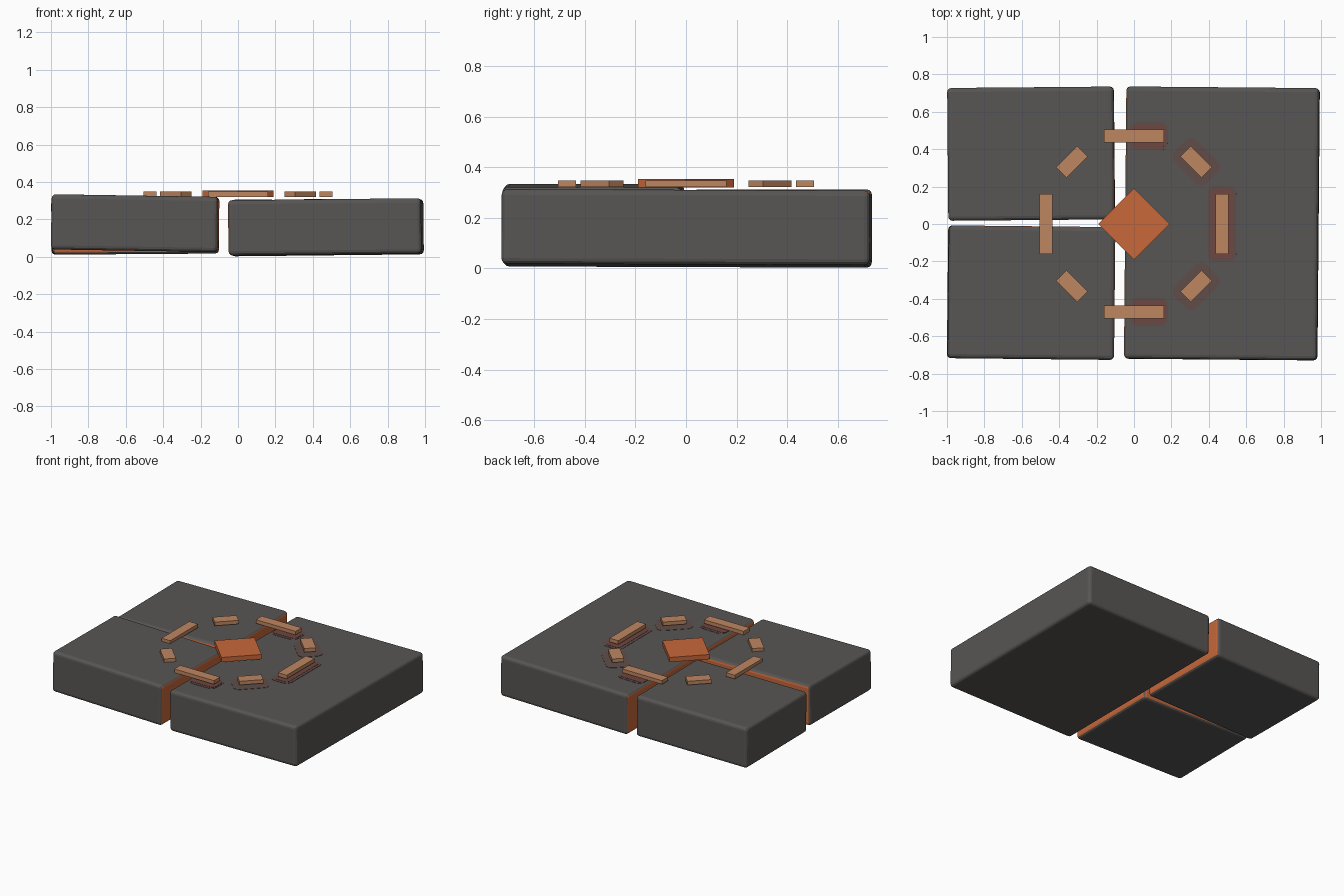
import bpy, bmesh, math
from mathutils import Matrix, Vector, Euler

if "Cube" in bpy.data.objects:
    bpy.data.objects.remove(bpy.data.objects["Cube"])


def material(name, r, g, b):
    m = bpy.data.materials.new(name)
    m.diffuse_color = (r, g, b, 1)
    m.use_nodes = True
    m.node_tree.nodes["Principled BSDF"].inputs["Base Color"].default_value = m.diffuse_color
    return m


STONE = material("dark stone", 0.098, 0.093, 0.089)
LAVA = material("glowing inner face", 0.56, 0.135, 0.042)
RUNE = material("copper rune", 0.52, 0.24, 0.12)
CORE = material("orange core", 0.58, 0.14, 0.043)
GLOW_IN = material("inner ember glow", 0.16, 0.06, 0.05)
GLOW_OUT = material("outer ember glow", 0.115, 0.075, 0.068)


def block(name, size, matrix, mats, bevel=0.0, segs=3, inner=(), vertical_only=False):
    """Box with optional rounded edges; faces along the inner directions get the second material."""
    bm = bmesh.new()
    bmesh.ops.create_cube(bm, size=1)
    bmesh.ops.scale(bm, vec=size, verts=bm.verts)
    if bevel:
        edges = [e for e in bm.edges if not vertical_only
                 or abs(e.verts[0].co.z - e.verts[1].co.z) > 1e-6]
        bmesh.ops.bevel(bm, geom=edges, offset=bevel, segments=segs, profile=0.5, affect='EDGES')
    bm.normal_update()
    for f in bm.faces:
        if any(f.normal.dot(Vector(d)) > 0.8 for d in inner):
            f.material_index = 1
    me = bpy.data.meshes.new(name)
    bm.to_mesh(me)
    bm.free()
    for m in mats:
        me.materials.append(m)
    ob = bpy.data.objects.new(name, me)
    ob.matrix_world = matrix
    bpy.context.collection.objects.link(ob)
    return ob


def place(loc, rx=0, ry=0, rz=0):
    rot = Euler([math.radians(a) for a in (rx, ry, rz)]).to_matrix().to_4x4()
    return Matrix.Translation(loc) @ rot


# three slightly tilted slabs, glowing on the faces along the cracks
right = place((0.47, 0.003, 0.158), -0.2, -0.6, -0.5)
block("right_slab", (1.032, 1.455, 0.295), right, [STONE, LAVA], 0.022, inner=[(-1, 0, 0)])
block("back_left_slab", (0.89, 0.71, 0.295), place((-0.55, 0.376, 0.162), 0, -0.4, 0.5),
      [STONE, LAVA], 0.022, inner=[(1, 0, 0), (0, -1, 0)])
block("front_left_slab", (0.89, 0.71, 0.295), place((-0.55, -0.367, 0.18), 0, 0.9, -0.6),
      [STONE, LAVA], 0.022, inner=[(1, 0, 0), (0, 1, 0)])

# ring of eight runes, alternating long and short
for i in range(8):
    ang = 45 * i
    a = math.radians(ang)
    length, width = (0.32, 0.07) if i % 2 == 0 else (0.16, 0.08)
    x, y = 0.47 * math.cos(a), 0.47 * math.sin(a)
    block(f"rune_{i}", (width, length, 0.027), place((x, y, 0.3345), rz=ang), [RUNE])

    # ember glow on the right slab below the floating runes
    if x < -0.01:
        continue
    layers = ((0.022, GLOW_IN, 0.0025), (0.042, GLOW_OUT, 0.001))
    for k, (pad, mat, lift) in enumerate(layers):
        gx, gl = x, length
        if abs(x) < 0.01:          # rune crossing the crack: keep only its right half
            gl = 0.16 + 0.02 - pad / 2
            gx = -0.02 + pad / 2 + gl / 2
        if i % 2 and k == 0:
            continue
        h = 0.15 / math.cos(math.radians(0.6))
        local = right.inverted() @ Vector((gx, y, 0.31))
        m = right @ Matrix.Translation((local.x, local.y, 0.1475 + lift)) @ place((0, 0, 0), rz=ang + 0.5)
        block(f"glow_{i}_{k}", (width + 2 * pad, gl + 2 * pad * (0.5 if abs(x) < 0.01 else 1), 0.002),
              m, [mat], pad, 4, vertical_only=True)

# central diamond plate
side = 0.19 * math.sqrt(2)
block("core_diamond", (side, side, 0.034), place((0, 0, 0.337), rz=45), [CORE])
